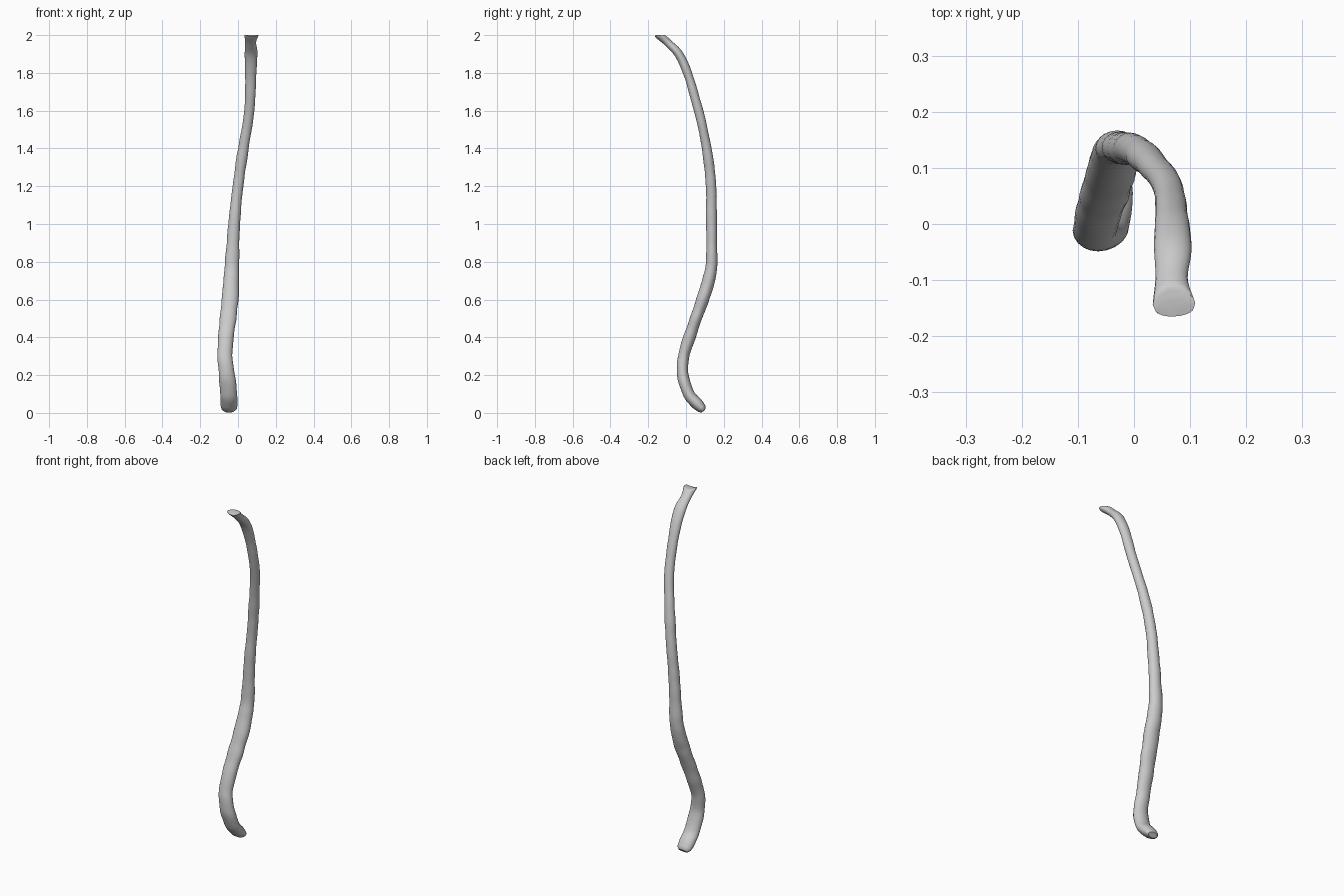
import bpy, bmesh, math
from mathutils import Vector, noise

if "Cube" in bpy.data.objects:
    bpy.data.objects.remove(bpy.data.objects["Cube"])

# centre line stations: x, y, z, half width (sideways), half depth
PATH = [
    (-0.047, 0.084, 0.022, 0.040, 0.024), (-0.048, 0.057, 0.050, 0.045, 0.031),
    (-0.050, 0.016, 0.100, 0.045, 0.031), (-0.058, -0.017, 0.200, 0.042, 0.030),
    (-0.070, -0.012, 0.300, 0.040, 0.030), (-0.064, 0.018, 0.400, 0.041, 0.032),
    (-0.052, 0.053, 0.500, 0.043, 0.031), (-0.042, 0.088, 0.600, 0.043, 0.033),
    (-0.036, 0.120, 0.700, 0.041, 0.034), (-0.031, 0.135, 0.800, 0.037, 0.030),
    (-0.020, 0.135, 1.000, 0.031, 0.028), (0.000, 0.132, 1.200, 0.028, 0.028),
    (0.028, 0.110, 1.400, 0.028, 0.025), (0.060, 0.066, 1.600, 0.026, 0.024),
    (0.067, 0.008, 1.800, 0.029, 0.023), (0.069, -0.038, 1.900, 0.034, 0.023),
    (0.067, -0.096, 1.960, 0.030, 0.021), (0.070, -0.142, 2.000, 0.038, 0.023),
]
SIDES, STEPS = 20, 7


def station(i, t):
    """Smooth interpolation through the stations."""
    p = [PATH[min(max(i + k, 0), len(PATH) - 1)] for k in (-1, 0, 1, 2)]
    return [0.5 * (2*b + (c - a)*t + (2*a - 5*b + 4*c - d)*t*t + (3*b - a - 3*c + d)*t**3)
            for a, b, c, d in zip(*p)]


# sampled rings along the stick
samples = [station(i, s / STEPS) for i in range(len(PATH) - 1) for s in range(STEPS)]
samples.append(list(PATH[-1]))
centres = [Vector(s[:3]) for s in samples]

bm = bmesh.new()
rings = []


def add_ring(c, tangent, w, d):
    side = Vector((1, 0, 0))
    side = (side - tangent * side.dot(tangent)).normalized()
    depth = tangent.cross(side)
    ring = []
    for k in range(SIDES):
        a = 2 * math.pi * k / SIDES
        v = side * math.cos(a) * w + depth * math.sin(a) * d
        v *= 1 + 0.09 * noise.noise((c + v) * 14)      # knobbly bark
        q = c + v
        q.z = min(max(q.z, 0.0), 2.0)                  # flat-cut ends
        ring.append(bm.verts.new(q))
    rings.append(ring)


for i, (c, s) in enumerate(zip(centres, samples)):
    t = (centres[min(i + 1, len(centres) - 1)] - centres[max(i - 1, 0)]).normalized()
    if i == 0:                                         # rounded foot
        add_ring(c - t * 0.014, t, s[3] * 0.7, s[4] * 0.6)
    add_ring(c, t, s[3], s[4])
    if i == len(centres) - 1:                          # level top cut
        add_ring(c + t * 0.012, t, s[3] * 0.92, s[4] * 0.95)

for a, b in zip(rings, rings[1:]):
    for k in range(SIDES):
        n = (k + 1) % SIDES
        bm.faces.new((a[k], a[n], b[n], b[k]))
bm.faces.new(rings[0][::-1])
bm.faces.new(rings[-1])
bmesh.ops.recalc_face_normals(bm, faces=bm.faces)

mesh = bpy.data.meshes.new("wooden_stick")
bm.to_mesh(mesh)
bm.free()
stick = bpy.data.objects.new("wooden_stick", mesh)
bpy.context.collection.objects.link(stick)
bpy.context.view_layer.objects.active = stick
stick.select_set(True)
bpy.ops.object.shade_smooth_by_angle(angle=math.radians(45))
